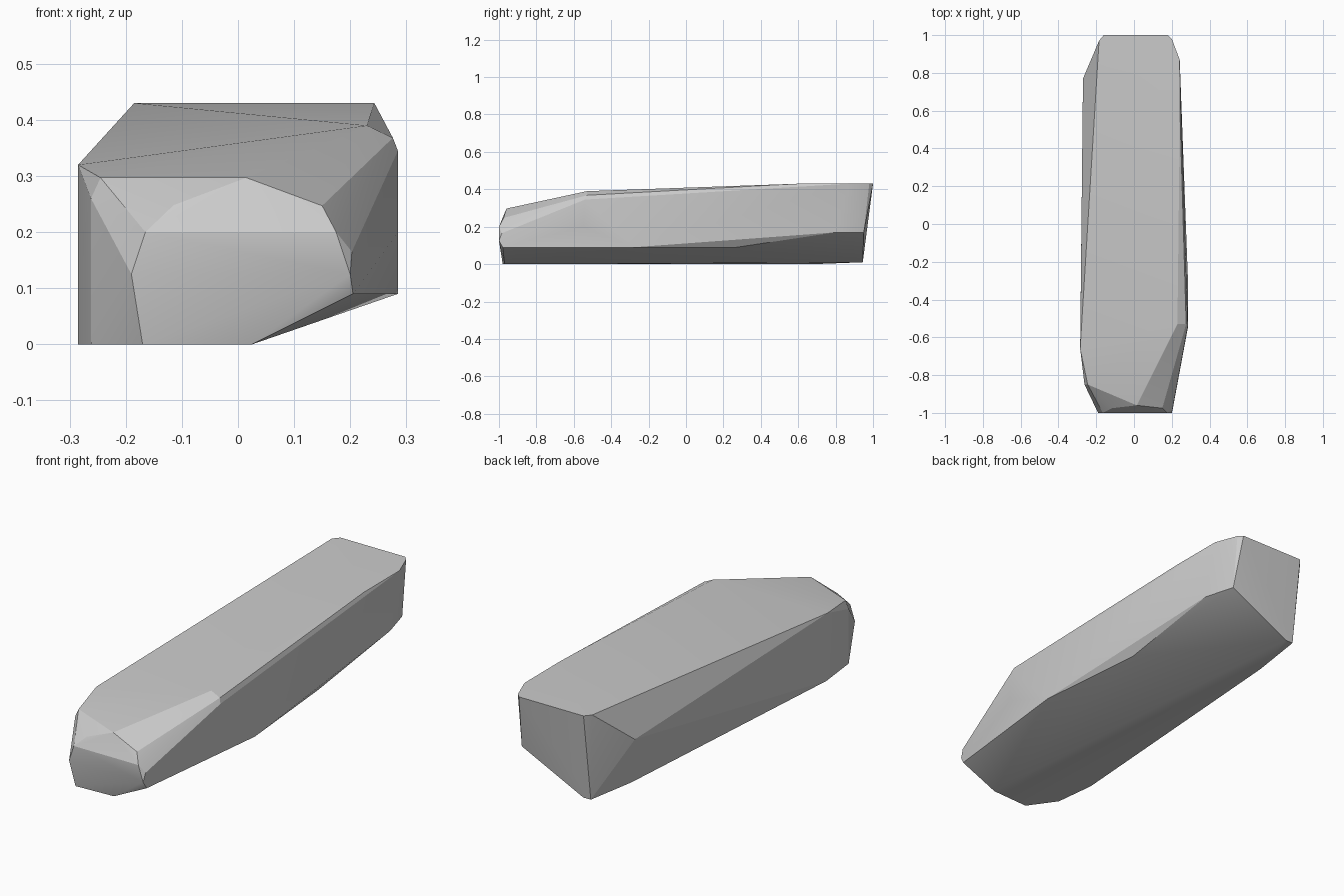
import bpy, bmesh

if "Cube" in bpy.data.objects:
    bpy.data.objects.remove(bpy.data.objects["Cube"])

# Faceted stone slab: convex skin around a few corner groups
roof = [(-.185, .97, .43), (-.16, 1, .43), (.18, 1, .43), (.2, .98, .43),
        (.242, .87, .43), (.243, .6, .43), (.23, -.53, .39)]
left_side = [(-.27, .77, .26), (-.285, -.66, .32), (-.285, -.65, 0),
             (-.262, -.85, .26), (-.262, -.85, 0), (-.245, -.85, .297)]
right_side = [(.276, -.53, .368), (.285, -.54, .345), (.285, -.55, .2), (.285, -.28, .09),
              (.242, .8, .17), (.2, .95, .17), (.235, .27, .09)]
nose = [(-.165, -1, .2), (.175, -1, .2), (-.19, -1, .125), (.2, -1, .125),
        (.205, -.98, .09), (.203, -.985, .165), (.15, -.975, .247),
        (.015, -.96, .297), (-.115, -.975, .248)]
base = [(-.17, -.98, 0), (.025, -.97, 0), (-.19, .68, 0),
        (-.16, .945, .01), (-.12, .945, .01)]

bm = bmesh.new()
for p in roof + left_side + right_side + nose + base:
    bm.verts.new(p)
hull = bmesh.ops.convex_hull(bm, input=bm.verts[:])
unused = {g for g in hull["geom_interior"] + hull["geom_unused"]
          if isinstance(g, bmesh.types.BMVert)}
bmesh.ops.delete(bm, geom=list(unused), context='VERTS')
bmesh.ops.recalc_face_normals(bm, faces=bm.faces[:])

mesh = bpy.data.meshes.new("stone_slab")
bm.to_mesh(mesh)
bm.free()
slab = bpy.data.objects.new("stone_slab", mesh)
bpy.context.collection.objects.link(slab)

# Soften only the shallow facet breaks
bpy.context.view_layer.objects.active = slab
slab.select_set(True)
bpy.ops.object.shade_smooth_by_angle(angle=0.3)
